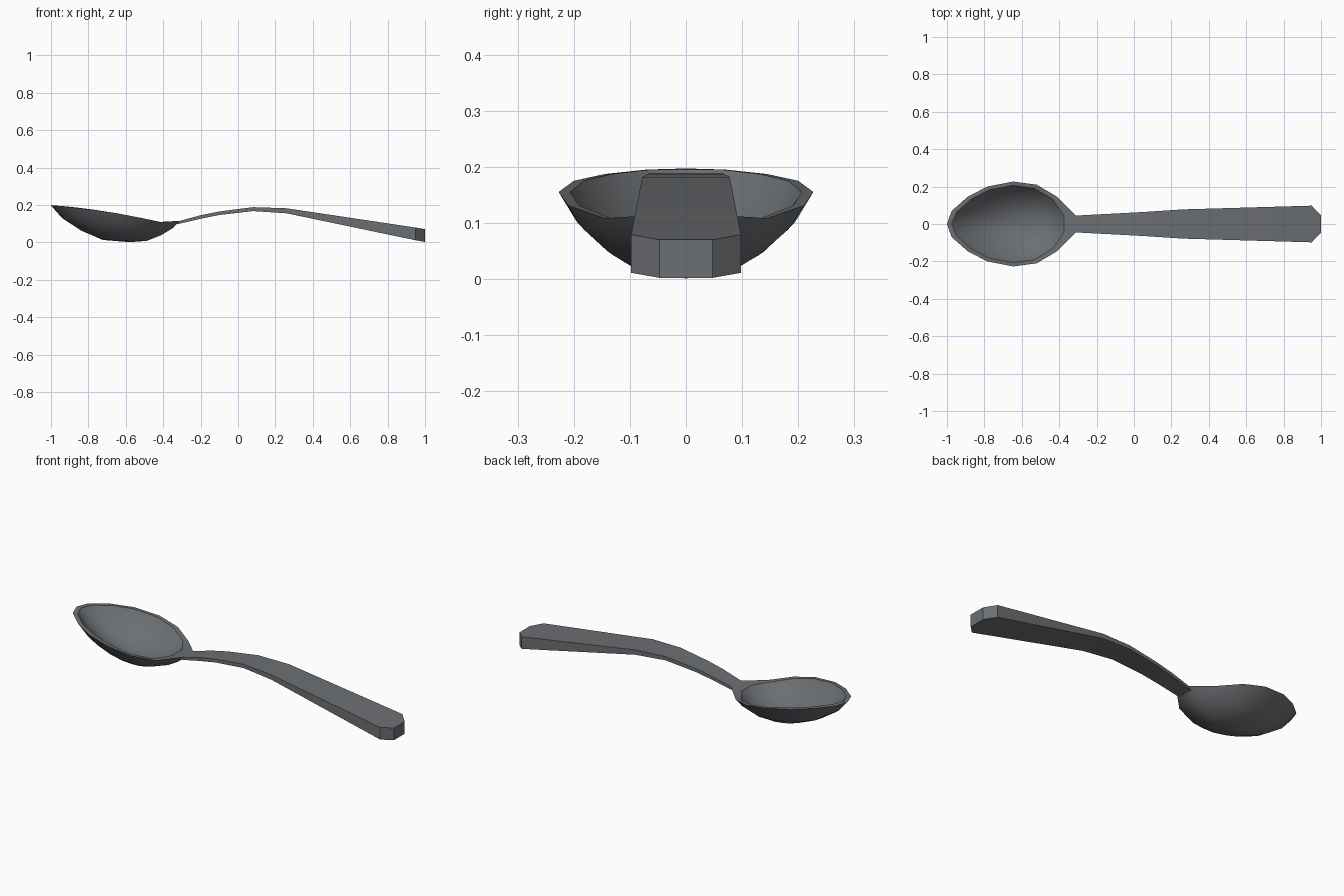
import bpy, bmesh, math

if "Cube" in bpy.data.objects:
    bpy.data.objects.remove(bpy.data.objects["Cube"])

steel = bpy.data.materials.new("dark_steel")
steel.diffuse_color = (0.15, 0.16, 0.17, 1)
steel.use_nodes = True
steel.node_tree.nodes["Principled BSDF"].inputs["Base Color"].default_value = steel.diffuse_color


def finish(bm, name):
    bmesh.ops.recalc_face_normals(bm, faces=bm.faces[:])
    for f in bm.faces:
        f.smooth = True
    me = bpy.data.meshes.new(name)
    bm.to_mesh(me)
    bm.free()
    me.materials.append(steel)
    ob = bpy.data.objects.new(name, me)
    bpy.context.collection.objects.link(ob)
    return ob


def bridge(bm, a, b):
    n = len(a)
    for i in range(n):
        bm.faces.new((a[i], a[(i + 1) % n], b[(i + 1) % n], b[i]))


def mirror_loop(tip, half):
    return [tip] + half + [(x, -y, z) for x, y, z in reversed(half)]


# Bowl: outer and inner rim outlines, shrinking in rings to the bottom
half = [(-.975, .07, .195), (-.89, .145, .187), (-.785, .2, .175), (-.645, .227, .155),
        (-.52, .21, .131), (-.41, .145, .108), (-.31, .045, .115)]
outer = mirror_loop((-1, 0, .197), half)
inner_half = [(-.675 + (x + .675) * .91, y * .91, z) for x, y, z in half]
inner_half[-1] = (-.375, .045, .108)
inner = mirror_loop((-.975, 0, .195), inner_half)


def shell(bm, rim, floor):
    rings = []
    for s, w in ((1, 1), (.86, .66), (.62, .32), (.34, .06)):
        rings.append([bm.verts.new((-.58 + (x + .58) * s, y * s, floor + (z - floor) * w))
                      for x, y, z in rim])
    for a, b in zip(rings, rings[1:]):
        bridge(bm, a, b)
    centre = bm.verts.new((-.58, 0, floor))
    last = rings[-1]
    for i in range(len(last)):
        bm.faces.new((last[i], last[(i + 1) % len(last)], centre))
    return rings[0]


bm = bmesh.new()
rim_out = shell(bm, outer, .001)
rim_in = shell(bm, inner, .022)
bridge(bm, rim_out, rim_in)
for ring in (rim_out, rim_in):
    for i, v in enumerate(ring):
        bm.edges.get((v, ring[(i + 1) % len(ring)])).smooth = False
finish(bm, "bowl")

# Handle: rectangular sections (x, half width, top, bottom) along an arch
sections = [(-.345, .038, .106, .094), (-.31, .045, .115, .1), (-.2, .051, .145, .126),
            (-.1, .056, .165, .146), (.08, .066, .188, .167), (.26, .078, .182, .155),
            (.95, .098, .079, .011), (1, .047, .07, .002)]
bm = bmesh.new()
loops = [[bm.verts.new(p) for p in ((x, -w, b), (x, w, b), (x, w, t), (x, -w, t))]
         for x, w, t, b in sections]
for a, b in zip(loops, loops[1:]):
    bridge(bm, a, b)
bm.faces.new(loops[0])
bm.faces.new(loops[-1])
handle = finish(bm, "handle")
handle.data.set_sharp_from_angle(angle=math.radians(30))
